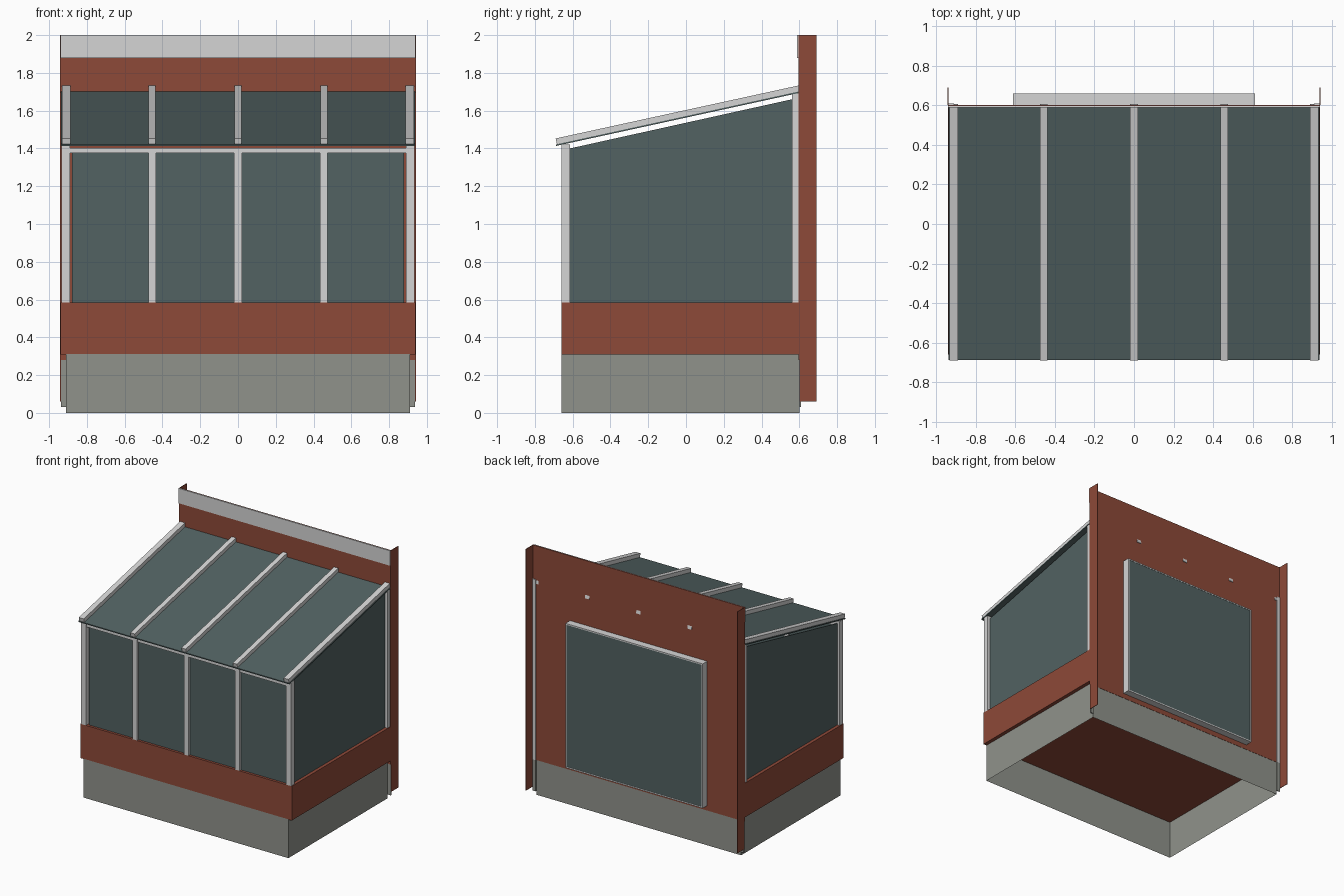
import bpy

if "Cube" in bpy.data.objects:
    bpy.data.objects.remove(bpy.data.objects["Cube"], do_unlink=True)


def material(name, color):
    m = bpy.data.materials.new(name)
    m.use_nodes = True
    m.diffuse_color = (*color, 1)
    m.node_tree.nodes["Principled BSDF"].inputs["Base Color"].default_value = (*color, 1)
    return m


BRICK = material("red brick", (0.27, 0.067, 0.04))
FRAME = material("white frame", (0.66, 0.66, 0.66))
GLASS = material("dark glass", (0.084, 0.122, 0.122))
STONE = material("grey concrete", (0.28, 0.29, 0.26))


def prism(name, x0, x1, profile, mat, skip_bottom=False):
    """Extrude a (y, z) profile along x; the first profile edge is the bottom."""
    n = len(profile)
    verts = [(x, y, z) for x in (x0, x1) for y, z in profile]
    faces = [(i, (i + 1) % n, n + (i + 1) % n, n + i)[::-1]
             for i in range(1 if skip_bottom else 0, n)]
    faces += [tuple(range(n))[::-1], tuple(range(n, 2 * n))]
    me = bpy.data.meshes.new(name)
    me.from_pydata(verts, [], faces)
    me.materials.append(mat)
    ob = bpy.data.objects.new(name, me)
    bpy.context.collection.objects.link(ob)
    return ob


def box(name, x0, x1, y0, y1, z0, z1, mat, skip_bottom=False):
    return prism(name, x0, x1, [(y0, z0), (y1, z0), (y1, z1), (y0, z1)], mat, skip_bottom)


def roof_z(y):
    """Height of the underside of the sloping roof."""
    return 1.42 + (y + 0.685) * 0.218


SIDES = (("left", 1), ("right", -1))
BARS = (-0.91, -0.455, 0, 0.455, 0.91)

# Hollow plinth, open underneath, and low brick wall
box("plinth", -0.91, 0.91, -0.66, 0.6, 0, 0.312, STONE, skip_bottom=True)
box("low_wall", -0.94, 0.94, -0.66, 0.6, 0.31, 0.585, BRICK)

# Tall rear wall with thin side returns and a pale coping band
box("rear_wall", -0.94, 0.94, 0.596, 0.602, 0.28, 2.0, BRICK)
box("coping_band", -0.94, 0.94, 0.588, 0.596, 1.88, 2.0, FRAME)
for side, s in SIDES:
    a, b = sorted((s * 0.938, s * 0.942))
    box(side + "_wall_return", a, b, 0.6, 0.69, 0.06, 2.0, BRICK)
    a, b = sorted((s * 0.91, s * 0.938))
    box(side + "_rear_strip", a, b, 0.602, 0.608, 0.28, 1.73, FRAME)
    box(side + "_strip_foot", a, b, 0.6, 0.608, 0.03, 0.28, STONE)

# Corner posts and side glazing
for side, s in SIDES:
    a, b = sorted((s * 0.89, s * 0.935))
    box(side + "_front_post", a, b, -0.66, -0.615, 0.585, 1.42, FRAME)
    box(side + "_rear_post", a, b, 0.56, 0.596, 0.585, 1.69, FRAME)
    a, b = sorted((s * 0.908, s * 0.914))
    prism(side + "_side_glass", a, b,
          [(-0.615, 0.585), (0.56, 0.585), (0.56, 1.66), (-0.615, 1.4)], GLASS)

# Front glazing, header and mullions
box("front_glass", -0.878, 0.878, -0.64, -0.634, 0.585, 1.38, GLASS)
box("front_header", -0.89, 0.89, -0.655, -0.62, 1.375, 1.402, FRAME)
for x in BARS[1:-1]:
    box("front_mullion", x - 0.02, x + 0.02, -0.66, -0.62, 0.585, 1.4, FRAME)

# Sloping roof glass and rafters, whose tips pass through the rear wall
prism("roof_glass", -0.938, 0.938,
      [(-0.687, roof_z(-0.687) - 0.006), (0.596, roof_z(0.596) - 0.006),
       (0.596, roof_z(0.596) + 0.002), (-0.687, roof_z(-0.687) + 0.002)], GLASS)
for x in BARS:
    w = 0.022 if abs(x) > 0.9 else 0.019
    prism("rafter", x - w, x + w,
          [(-0.682, roof_z(-0.682) - 0.004), (0.607, roof_z(0.607) - 0.004),
           (0.6, roof_z(0.6) + 0.034), (-0.69, roof_z(-0.69) + 0.034)], FRAME)

# Rear window: thin deep frame with glass nearly flush with its face
for side, s in SIDES:
    a, b = sorted((s * 0.6, s * 0.61))
    box(side + "_window_jamb", a, b, 0.6, 0.66, 0.32, 1.48, FRAME)
for name, z in (("window_sill", 0.32), ("window_head", 1.47)):
    box(name, -0.6, 0.6, 0.6, 0.66, z, z + 0.01, FRAME)
box("rear_window_glass", -0.602, 0.602, 0.65, 0.658, 0.328, 1.472, GLASS)
